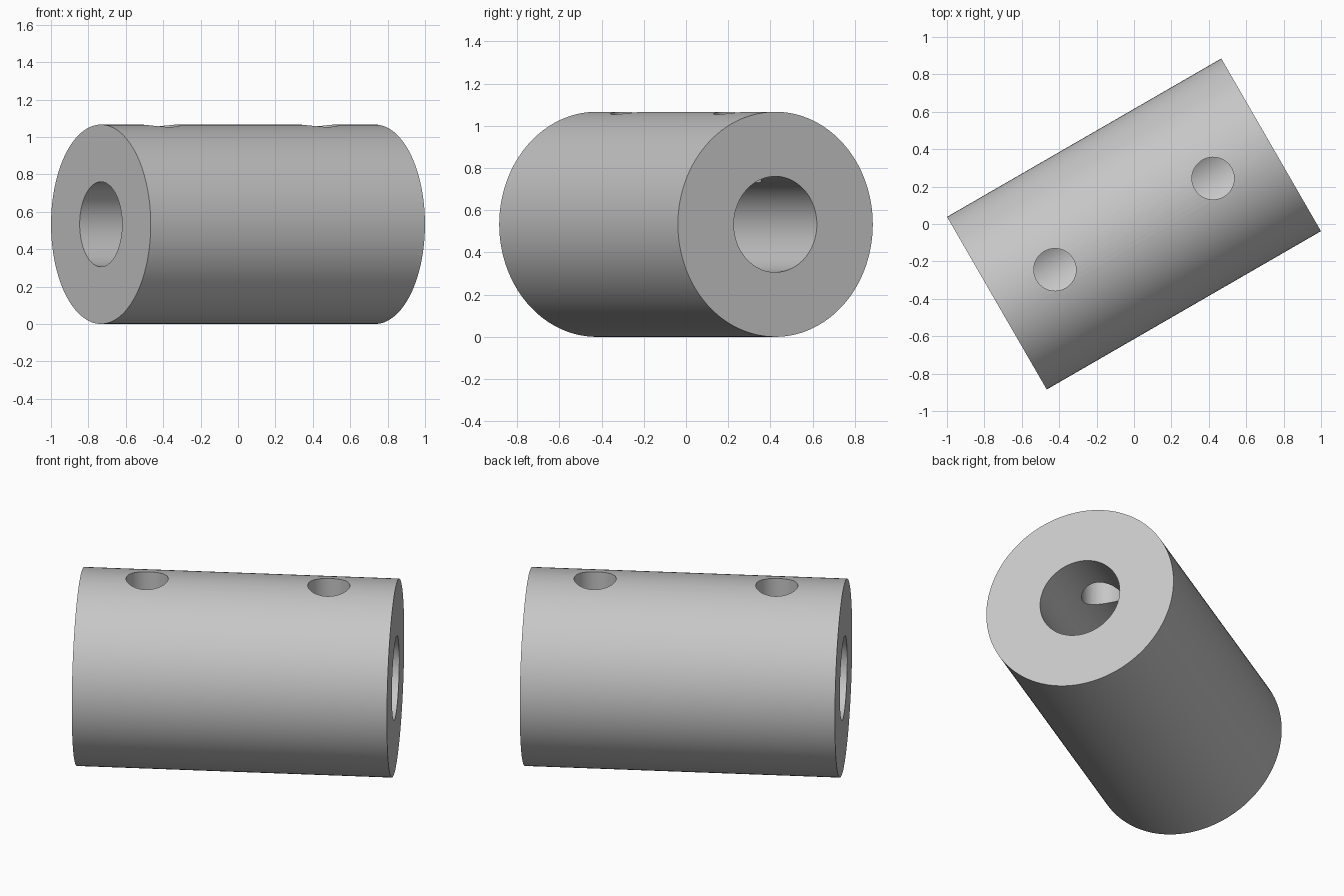
import bpy
import math
from mathutils import Matrix

cube = bpy.data.objects.get("Cube")
if cube:
    bpy.data.objects.remove(cube, do_unlink=True)

RADIUS, LENGTH = 0.533, 1.693
BORE_RADIUS = 0.227
SCREW_RADIUS, SCREW_OFFSET = 0.113, 0.488
turn = Matrix.Rotation(math.radians(30), 4, "Z")
lift = Matrix.Translation((0, 0, RADIUS))
along = Matrix.Rotation(math.radians(90), 4, "Y")

grey = bpy.data.materials.new("plain grey")
grey.use_nodes = True
colour = (0.57, 0.57, 0.57, 1)
grey.diffuse_color = colour
grey.node_tree.nodes["Principled BSDF"].inputs["Base Color"].default_value = colour


def cylinder(name, radius, depth, matrix, sides):
    bpy.ops.mesh.primitive_cylinder_add(vertices=sides, radius=radius, depth=depth)
    obj = bpy.context.object
    obj.name = name
    obj.data.transform(matrix)
    obj.data.materials.append(grey)
    return obj


def cut(target, cutter):
    mod = target.modifiers.new(cutter.name, "BOOLEAN")
    mod.operation = "DIFFERENCE"
    mod.solver = "EXACT"
    mod.object = cutter
    bpy.context.view_layer.objects.active = target
    bpy.ops.object.modifier_apply(modifier=mod.name)
    bpy.data.objects.remove(cutter, do_unlink=True)


# Coupling body lying along the turned axis
body = cylinder("coupling_body", RADIUS, LENGTH, turn @ lift @ along, 128)

# Shaft bore through the full length
cut(body, cylinder("bore_cutter", BORE_RADIUS, LENGTH + 0.2, turn @ lift @ along, 96))

# Two set screw holes from the top down into the bore
for side in (-1, 1):
    place = Matrix.Translation((side * SCREW_OFFSET, 0, RADIUS + 0.4))
    cut(body, cylinder("screw_hole_cutter", SCREW_RADIUS, 0.8, turn @ place, 64))

# Smooth walls with crisp rims
bpy.ops.object.select_all(action="DESELECT")
body.select_set(True)
bpy.context.view_layer.objects.active = body
bpy.ops.object.shade_smooth_by_angle(angle=math.radians(30))
